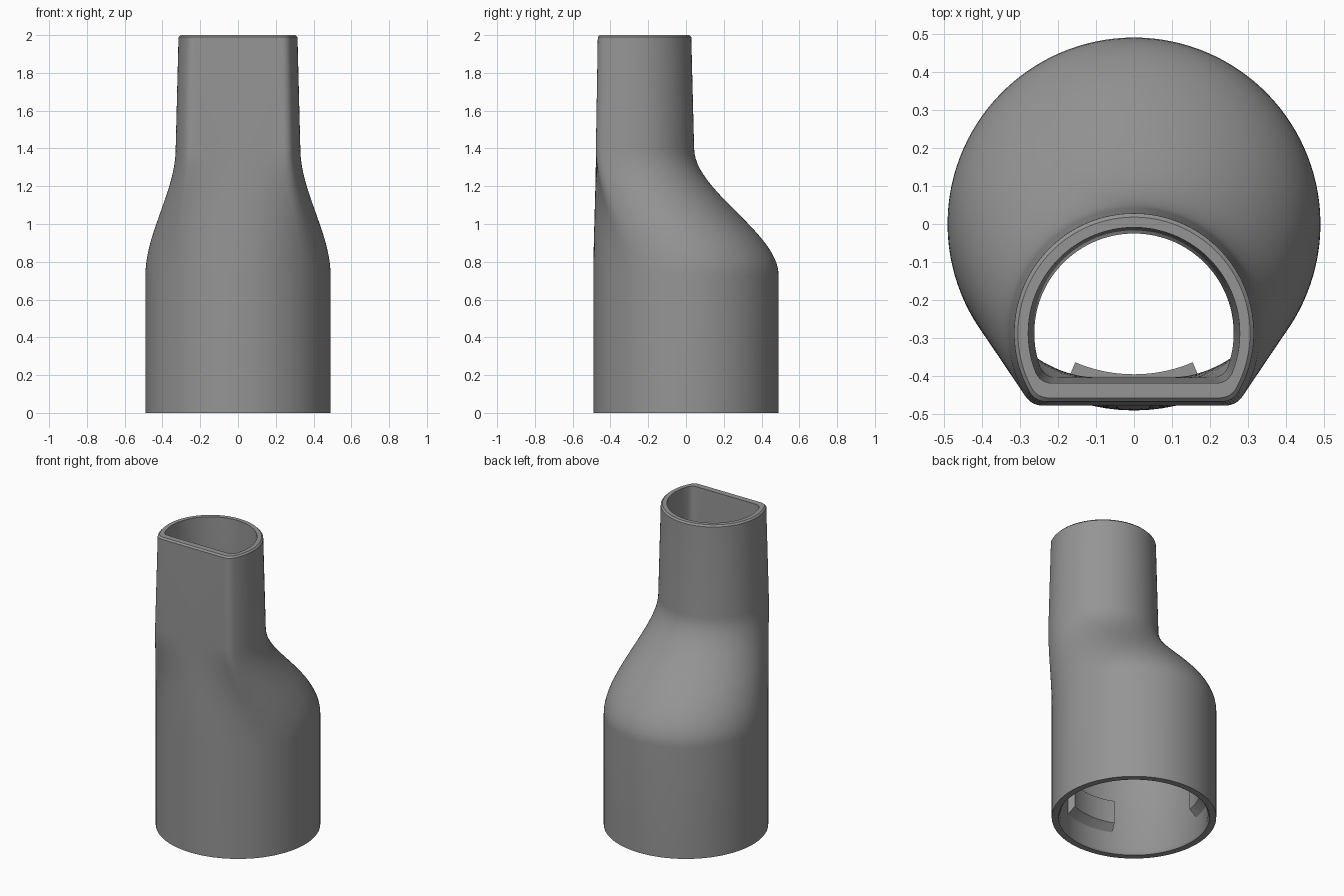
import bpy, bmesh, math
from mathutils import Vector

if "Cube" in bpy.data.objects:
    bpy.data.objects.remove(bpy.data.objects["Cube"])

gray = bpy.data.materials.new("plain_gray")
gray.diffuse_color = (0.3, 0.3, 0.3, 1)
gray.use_nodes = True
gray.node_tree.nodes["Principled BSDF"].inputs["Base Color"].default_value = gray.diffuse_color


def d_profile(r, flat, rd, cy=-0.287, n_flat=10, n_round=6, n_arc=44):
    """Closed D outline: flat front, rounded corners, circular back."""
    a0 = math.asin((flat - cy) / r)
    corner = Vector((r * math.cos(a0), flat))
    start = Vector((corner.x - rd, flat))
    a1 = a0 + rd / r
    end = Vector((r * math.cos(a1), cy + r * math.sin(a1)))
    half = [Vector((start.x * i / n_flat, flat)) for i in range(n_flat)]
    for i in range(n_round):
        t = i / n_round
        half.append(start * (1 - t) ** 2 + corner * 2 * t * (1 - t) + end * t * t)
    for i in range(n_arc + 1):
        a = a1 + (math.pi / 2 - a1) * i / n_arc
        half.append(Vector((r * math.cos(a), cy + r * math.sin(a))))
    return half + [Vector((-p.x, p.y)) for p in half[-2:0:-1]]


def circle_for(profile, r):
    """Circle whose points match the outline by fraction of its length."""
    n = len(profile)
    lengths = [(profile[(i + 1) % n] - profile[i]).length for i in range(n)]
    total, run, pts = sum(lengths), 0, []
    for step in lengths:
        a = -math.pi / 2 + 2 * math.pi * run / total
        pts.append(Vector((r * math.cos(a), r * math.sin(a))))
        run += step
    return pts


def make_object(name, bm, angle):
    bmesh.ops.recalc_face_normals(bm, faces=bm.faces)
    me = bpy.data.meshes.new(name)
    bm.to_mesh(me)
    bm.free()
    me.materials.append(gray)
    ob = bpy.data.objects.new(name, me)
    bpy.context.collection.objects.link(ob)
    bpy.ops.object.select_all(action='DESELECT')
    ob.select_set(True)
    bpy.context.view_layer.objects.active = ob
    bpy.ops.object.shade_smooth_by_angle(angle=math.radians(angle))
    return ob


def blend(circle, profile, z0=0.73, z1=1.40, steps=24):
    """Smooth transition from the round body to the D shaped neck."""
    rows = []
    for i in range(steps + 1):
        t = i / steps
        s = t * t * (3 - 2 * t)
        rows.append(([a.lerp(b, s) for a, b in zip(circle, profile)], z0 + (z1 - z0) * t))
    return rows


# Outer skin, rim and inner skin form one closed loft
neck_out = d_profile(0.330, -0.477, 0.03)
neck_in = d_profile(0.262, -0.403, 0.03)
body_out = circle_for(neck_out, 0.49)
body_in = circle_for(neck_in, 0.44)

sections = [(body_out, 0)]
sections += blend(body_out, neck_out)
sections += [(d_profile(0.315, -0.467, 0.03), 1.99),
             (d_profile(0.305, -0.457, 0.03), 2.0),
             (d_profile(0.278, -0.418, 0.03), 2.0)]
sections += blend(body_in, neck_in)[::-1]
sections += [(body_in, 0.015), (circle_for(neck_in, 0.45), 0)]

bm = bmesh.new()
rings = [[bm.verts.new((p.x, p.y, z)) for p in pts] for pts, z in sections]
for k, ring in enumerate(rings):
    nxt = rings[(k + 1) % len(rings)]
    for i in range(len(ring)):
        j = (i + 1) % len(ring)
        bm.faces.new((ring[i], ring[j], nxt[j], nxt[i]))
make_object("adapter_shell", bm, 35)

# Three curved stop tabs inside the round socket
cross = [(0.45, 0.13), (0.395, 0.18), (0.395, 0.33), (0.45, 0.33)]
for k in range(3):
    bm = bmesh.new()
    rows = []
    for i in range(13):
        a = math.radians(-90 + 120 * k - 23 + 46 * i / 12)
        rows.append([bm.verts.new((r * math.cos(a), r * math.sin(a), z)) for r, z in cross])
    for a, b in zip(rows, rows[1:]):
        for i in range(4):
            j = (i + 1) % 4
            bm.faces.new((a[i], a[j], b[j], b[i]))
    bm.faces.new(rows[0])
    bm.faces.new(rows[-1])
    make_object(f"stop_tab_{k + 1}", bm, 30)
